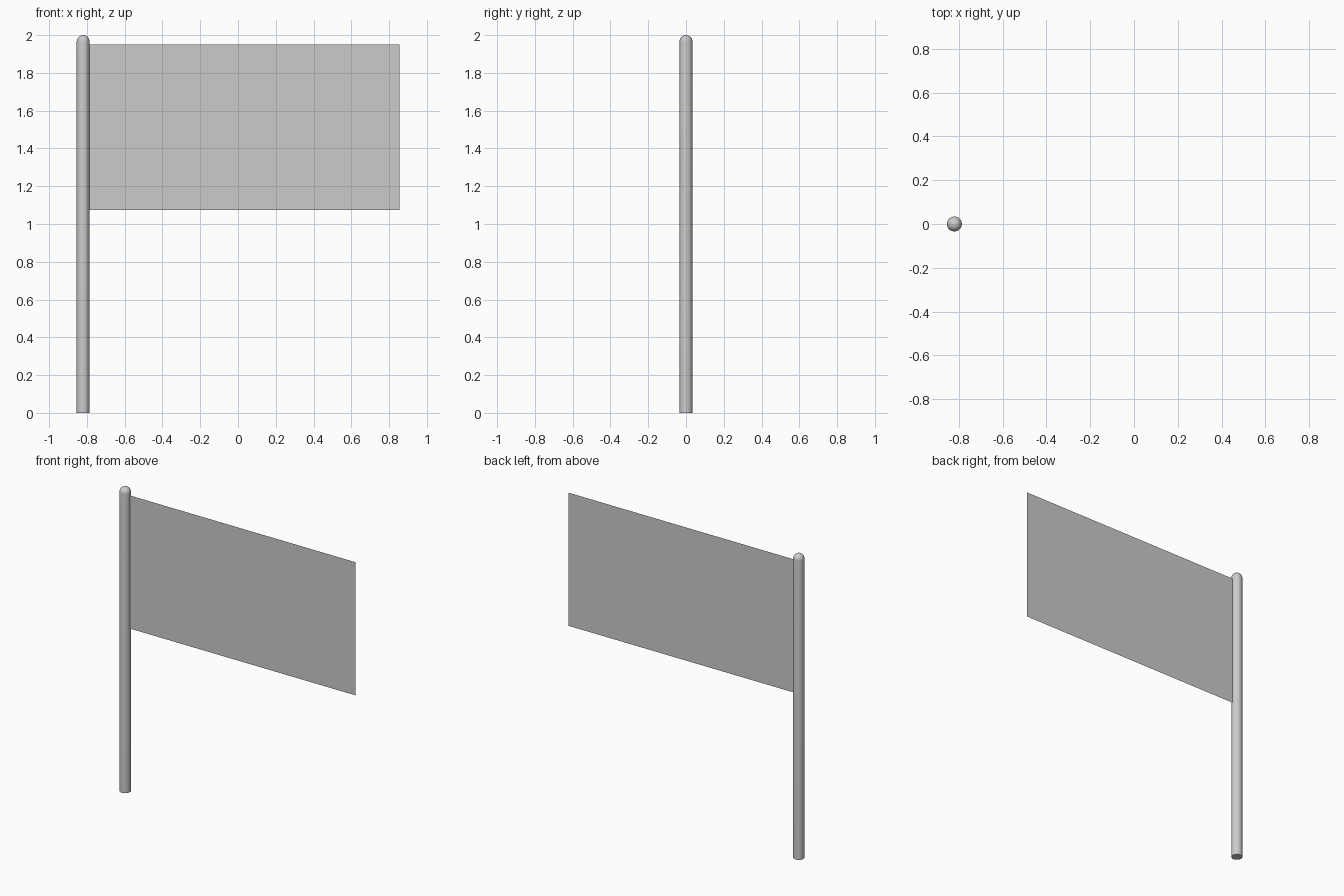
import bpy, bmesh
from math import sin, cos, pi

if "Cube" in bpy.data.objects:
    bpy.data.objects.remove(bpy.data.objects["Cube"])

POLE_X, R, SIDES = -0.82, 0.034, 32


def make_object(name, bm):
    mesh = bpy.data.meshes.new(name)
    bm.to_mesh(mesh)
    bm.free()
    obj = bpy.data.objects.new(name, mesh)
    bpy.context.collection.objects.link(obj)
    return obj


# Pole: straight shaft with a flat base and a domed top, turned from a profile
profile = [(0, 0), (R, 0)]
profile += [(R * cos(i * pi / 16), 2 - R + R * sin(i * pi / 16)) for i in range(8)]
profile.append((0, 2))
bm = bmesh.new()
verts = [bm.verts.new((r, 0, z)) for r, z in profile]
edges = [bm.edges.new(pair) for pair in zip(verts, verts[1:])]
bmesh.ops.spin(bm, geom=verts + edges, cent=(0, 0, 0), axis=(0, 0, 1),
               angle=2 * pi, steps=SIDES)
bmesh.ops.remove_doubles(bm, verts=bm.verts, dist=1e-5)
bmesh.ops.recalc_face_normals(bm, faces=bm.faces)
pole = make_object("pole", bm)
pole.location.x = POLE_X
bpy.context.view_layer.objects.active = pole
pole.select_set(True)
bpy.ops.object.shade_smooth_by_angle()

# Flag cloth: a single flat sheet attached to the side of the pole
x0, x1, z0, z1 = POLE_X + R - 0.002, 0.854, 1.075, 1.95
bm = bmesh.new()
bm.faces.new([bm.verts.new((x, 0, z))
              for x, z in ((x0, z0), (x1, z0), (x1, z1), (x0, z1))])
make_object("flag_cloth", bm)
